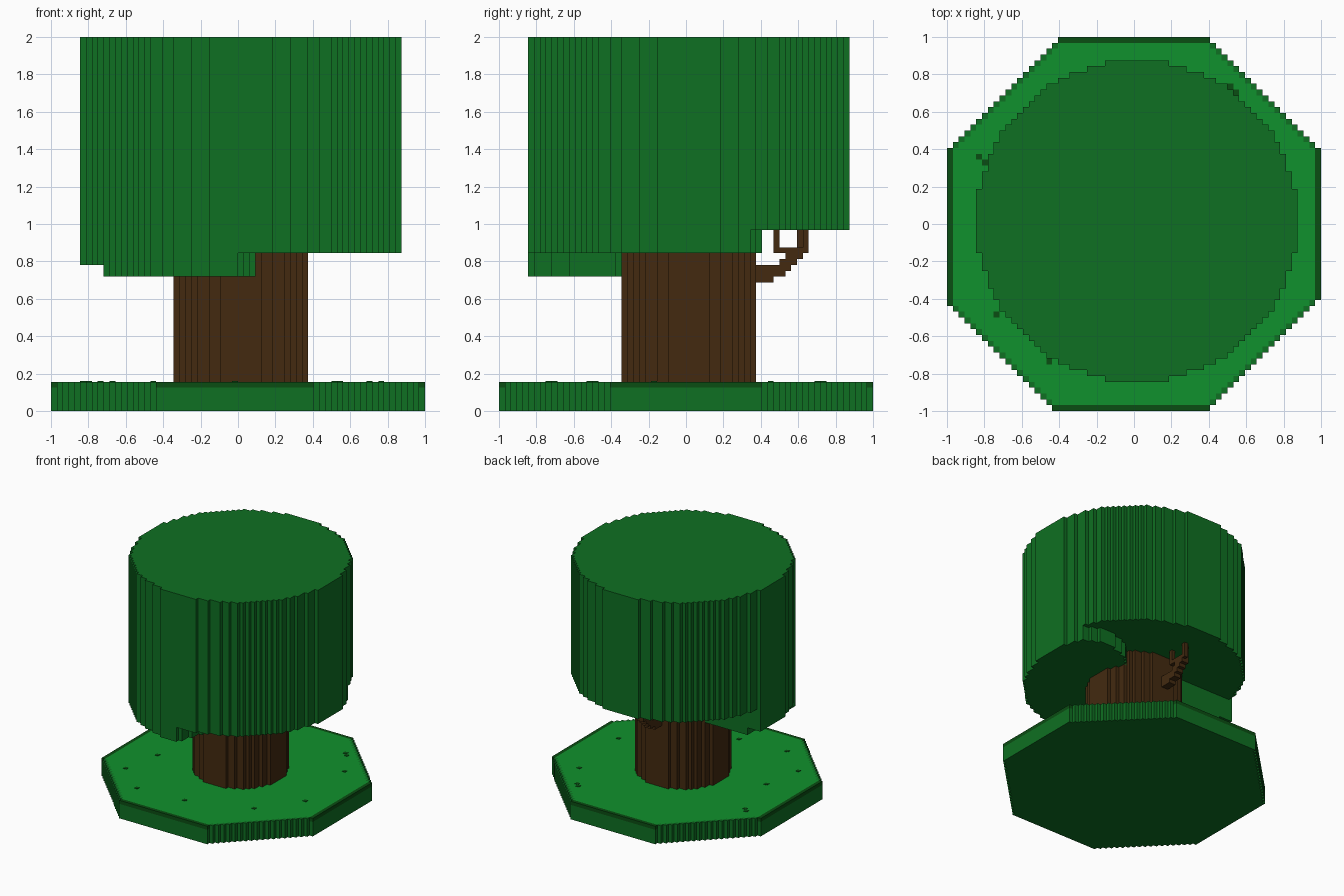
import bpy
import bmesh

cube = bpy.data.objects.get("Cube")
if cube:
    bpy.data.objects.remove(cube, do_unlink=True)

GRID = 64            # blocks along the longest side
V = 2 / GRID         # block size


def material(name, rgb):
    m = bpy.data.materials.new(name)
    m.use_nodes = True
    m.diffuse_color = (*rgb, 1)
    bsdf = m.node_tree.nodes["Principled BSDF"]
    bsdf.inputs["Base Color"].default_value = (*rgb, 1)
    bsdf.inputs["Roughness"].default_value = 1
    return m


LEAF = material("leaf green", (0.0045, 0.16, 0.016))
GRASS = material("bright grass green", (0.005, 0.285, 0.026))
DARK = material("dark grass green", (0.003, 0.075, 0.006))
BARK = material("bark brown", (0.056, 0.023, 0.005))


def finish(name, bm, mats):
    mesh = bpy.data.meshes.new(name)
    bm.to_mesh(mesh)
    bm.free()
    for m in mats:
        mesh.materials.append(m)
    ob = bpy.data.objects.new(name, mesh)
    bpy.context.collection.objects.link(ob)
    return ob


def columns(name, inside, bottom, top, mats, paint=lambda i, j, side: 0):
    """Blocky solid: one column per grid cell, from bottom(i, j) up to top."""
    cells = {(i, j): bottom(i, j) for i in range(GRID) for j in range(GRID) if inside(i, j)}
    bm = bmesh.new()

    def quad(points, index):
        verts = [bm.verts.new((x * V - 1, y * V - 1, z * V)) for x, y, z in points]
        bm.faces.new(verts).material_index = index

    for (i, j), low in cells.items():
        ring = [(i, j), (i + 1, j), (i + 1, j + 1), (i, j + 1)]
        quad([(x, y, top) for x, y in ring], paint(i, j, "top"))
        quad([(x, y, low) for x, y in reversed(ring)], paint(i, j, "bottom"))
        for dx, dy in ((1, 0), (0, 1), (-1, 0), (0, -1)):
            high = cells.get((i + dx, j + dy), top)
            if high <= low:
                continue
            mx, my = i + 0.5 + dx / 2, j + 0.5 + dy / 2
            a = (mx + dy / 2, my - dx / 2)
            b = (mx - dy / 2, my + dx / 2)
            quad([(*a, low), (*b, low), (*b, high), (*a, high)], paint(i, j, "side"))
    bmesh.ops.remove_doubles(bm, verts=bm.verts, dist=V / 10)
    bmesh.ops.dissolve_limit(bm, angle_limit=0.01, verts=bm.verts, edges=bm.edges,
                             delimit={'MATERIAL'})
    return finish(name, bm, mats)


def boxes(name, spans, mat):
    """Boxes given as low and high corners in block units."""
    bm = bmesh.new()
    for lo, hi in spans:
        for v in bmesh.ops.create_cube(bm, size=1)["verts"]:
            p = [a + (c + 0.5) * (b - a) for a, b, c in zip(lo, hi, v.co)]
            v.co = (p[0] * V - 1, p[1] * V - 1, p[2] * V)
    return finish(name, bm, [mat])


def disc(diameter):
    return lambda i, j: (i - 32) ** 2 + (j - 32) ** 2 <= (diameter / 2) ** 2


# Octagonal ground slab
def corner_gap(i, j):
    e, n = GRID - 1 - i, GRID - 1 - j
    return min(i + j + 1, i + n, e + j, e + n) - 19


def octagon(i, j):
    return corner_gap(i, j) >= 0


def turf_paint(i, j, side):
    if i in (0, GRID - 1) or j in (0, GRID - 1):
        return 2
    return 1 if side == "top" and corner_gap(i, j) > 0 else 0


columns("ground_slab", octagon, lambda i, j: 0, 4, [LEAF])
columns("grass_layer", octagon, lambda i, j: 4, 5, [LEAF, GRASS, DARK], turf_paint)

# Dark specks lying on the grass
specks = [(48, 55), (49, 54), (5, 43), (6, 42), (8, 16), (17, 8),
          (10, 27), (54, 46), (56, 26), (48, 15), (31, 9)]
boxes("grass_specks", [((i, j, 5), (i + 1, j + 1, 5.1)) for i, j in specks], DARK)

# Trunk
columns("trunk", disc(23), lambda i, j: 5, 31, [BARK])


# Leafy crown, hanging lower at the front and lowest at the front right corner
def crown_bottom(i, j):
    x, y = (i + 0.5) * V - 1, (j + 0.5) * V - 1
    if x < 0.09 - 0.8 * (y + 0.5) ** 2 and y < 0.2:
        return 25 if x < -0.72 else 23
    if x > 0 and y < 0.4 - 1.6 * (x - 0.6) ** 2:
        return 27
    return 27 if y < 0.2 else 31


columns("crown", disc(55), crown_bottom, GRID, [LEAF])

# Forked branch at the back of the trunk: y start, y end, z start, z end
steps = [(43, 47, 22, 23), (43, 49, 23, 24), (43, 50, 24, 25), (48, 51, 25, 26),
         (49, 52, 26, 27)]
branch = [((31, a, c), (33, b, d)) for a, b, c, d in steps]
branch += [((32, 47, 27), (33, 53, 28)), ((32, 47, 28), (33, 48, 31)),
           ((31, 51, 27), (32, 52, 31)), ((32, 52, 28), (33, 53, 31))]
boxes("branch", branch, BARK)
